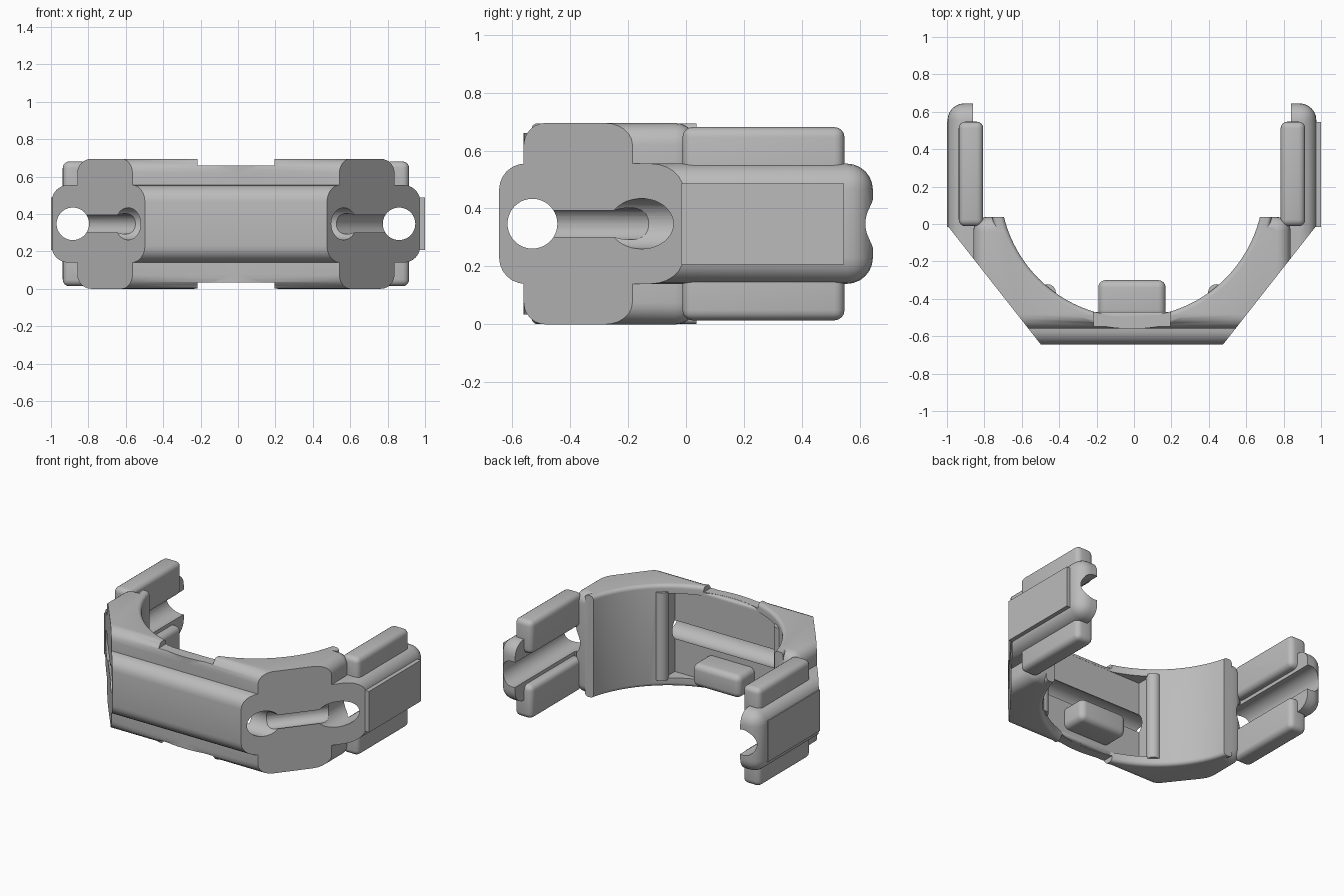
import bpy, bmesh, math
from mathutils import Matrix, Vector

cube = bpy.data.objects.get("Cube")
if cube:
    bpy.data.objects.remove(cube, do_unlink=True)

grey = bpy.data.materials.new("plain grey")
grey.use_nodes = True
grey.diffuse_color = (0.5, 0.5, 0.5, 1)
grey.node_tree.nodes["Principled BSDF"].inputs["Base Color"].default_value = (0.5, 0.5, 0.5, 1)
MID = 0.3475


def finish(name, bm):
    bmesh.ops.recalc_face_normals(bm, faces=bm.faces)
    mesh = bpy.data.meshes.new(name)
    bm.to_mesh(mesh)
    bm.free()
    mesh.materials.append(grey)
    ob = bpy.data.objects.new(name, mesh)
    bpy.context.collection.objects.link(ob)
    return ob


def box(name, lo, hi, bevel=0, turn=0, segments=6):
    """Box between two corners, optionally rounded and turned about its centre."""
    lo, hi = Vector(lo), Vector(hi)
    bm = bmesh.new()
    bmesh.ops.create_cube(bm, size=1, matrix=Matrix.Diagonal((*(hi - lo), 1)))
    if bevel:
        bmesh.ops.bevel(bm, geom=bm.edges[:], offset=bevel, segments=segments,
                        profile=0.5, affect='EDGES')
    bm.transform(Matrix.Translation((lo + hi) / 2) @ Matrix.Rotation(turn, 4, 'Z'))
    return finish(name, bm)


def rod(name, centre, axis, radius, length):
    bm = bmesh.new()
    bmesh.ops.create_cone(bm, cap_ends=True, segments=40, radius1=radius,
                          radius2=radius, depth=length)
    turn = Vector((0, 0, 1)).rotation_difference(Vector(axis)).to_matrix().to_4x4()
    bm.transform(Matrix.Translation(centre) @ turn)
    return finish(name, bm)


def disc(name, radius, height, edge, flare):
    """Upright disc about the opening's axis; its rims round in, or flare out."""
    upper = []
    for t in (math.pi / 2 * i / 5 for i in range(6)):
        step = edge * (1 - math.cos(t))
        upper.append((radius + (step if flare else -step), height / 2 - edge * (1 - math.sin(t))))
    if flare:
        upper.append((radius + edge, height))
    profile = [(r, -z) for r, z in reversed(upper)] + upper
    segments = 96
    bm = bmesh.new()
    rings = []
    for r, z in profile:
        rings.append([bm.verts.new((r * math.cos(a), r * math.sin(a), z))
                      for a in (2 * math.pi * i / segments for i in range(segments))])
    for a, b in zip(rings, rings[1:]):
        for i in range(segments):
            j = (i + 1) % segments
            bm.faces.new((a[i], a[j], b[j], b[i]))
    bm.faces.new(rings[0])
    bm.faces.new(rings[-1])
    bm.transform(Matrix.Translation((0, 0.206, MID)))
    return finish(name, bm)


def combine(target, tool, operation):
    mod = target.modifiers.new("combine", 'BOOLEAN')
    mod.object = tool
    mod.operation = operation
    mod.solver = 'EXACT'
    bpy.context.view_layer.objects.active = target
    bpy.ops.object.modifier_apply(modifier=mod.name)
    bpy.data.objects.remove(tool, do_unlink=True)


# Tall block with a raised rim around the opening, lower in the middle
tall = box("tall_block", (-0.848, -0.56, 0), (0.848, 0.038, 0.695), 0.075)
combine(tall, disc("rim", 0.767, 0.693, 0.02, False), 'UNION')
combine(tall, box("rim_limit", (-2, 0.037, -1), (2, 2, 2)), 'DIFFERENCE')
for low, high in ((-1, 0.035), (0.66, 2)):
    combine(tall, box("middle_trim", (-0.205, -1, low), (0.205, -0.2, high)), 'DIFFERENCE')

# Rounded outer band, opened out between the arms
bracket = box("bracket_body", (-0.986, -0.645, 0.14), (0.986, 0.645, 0.555), 0.09)
combine(bracket, box("arm_gap", (-0.85, 0, -1), (0.85, 2, 2)), 'DIFFERENCE')
combine(bracket, tall, 'UNION')

# Round opening with softened rims
combine(bracket, disc("opening", 0.705, 0.695, 0.025, True), 'DIFFERENCE')

# Recessed flat wall between two upright ribs
combine(bracket, box("flat_wall", (-0.207, -0.55, 0.036), (0.207, -0.47, 0.659), 0.015, segments=3), 'UNION')
combine(bracket, box("wall_recess", (-0.425, -0.471, 0.06), (0.425, -0.1, 0.635)), 'DIFFERENCE')
for s in (-1, 1):
    combine(bracket, rod("rib", (s * 0.452, -0.367, MID), (0, 0, 1), 0.045, 0.6), 'UNION')

# Sloping corner faces
slope = math.atan2(0.63, 0.495)
for s in (-1, 1):
    n = Vector((s * math.sin(slope), -math.cos(slope), 0))
    c = Vector((s * 0.734, -0.33, 0.3)) + n * 0.5
    half = Vector((1, 0.5, 1))
    combine(bracket, box("corner_cut", c - half, c + half, turn=s * slope), 'DIFFERENCE')

# Clamping pads above and below the groove of each arm
for s in (-1, 1):
    xs = sorted((s * 0.795, s * 0.926))
    for low, high in ((0.014, 0.24), (0.455, 0.681)):
        combine(bracket, box("arm_pad", (xs[0], -0.012, low), (xs[1], 0.547, high), 0.035, segments=4), 'UNION')

# Lengthwise cord channels, linked by a slot across each sloping face
combine(bracket, rod("front_channel", (0, -0.53, MID), (1, 0, 0), 0.086, 3), 'DIFFERENCE')
for s in (-1, 1):
    combine(bracket, rod("arm_channel", (s * 0.872, 0, MID), (0, 1, 0), 0.087, 3), 'DIFFERENCE')
    n = Vector((s * math.sin(slope), -math.cos(slope), 0))
    along = (s * math.cos(slope), math.sin(slope), 0)
    c = Vector((s * 0.727, -0.34, MID)) - n * 0.03
    combine(bracket, rod("corner_slot", c, along, 0.055, 0.44), 'DIFFERENCE')

# Block on the inner wall
block = box("inner_block", (-0.18, -0.5, 0.09), (0.18, -0.3, 0.245), 0.04)

# The body sits slightly off centre, as one plate stands out further
for ob in (bracket, block):
    ob.location.x = -0.011

# Thin rectangular plates outside the arms
parts = [bracket, block]
for s, side in ((-1, "right"), (1, "left")):
    xs = sorted((s * 0.97, s * 1.0))
    parts.append(box(side + "_plate", (xs[0], -0.015, 0.207), (xs[1], 0.545, 0.487)))

for ob in bpy.context.selected_objects:
    ob.select_set(False)
for ob in parts:
    ob.select_set(True)
bpy.context.view_layer.objects.active = bracket
bpy.ops.object.shade_smooth_by_angle(angle=math.radians(30))
